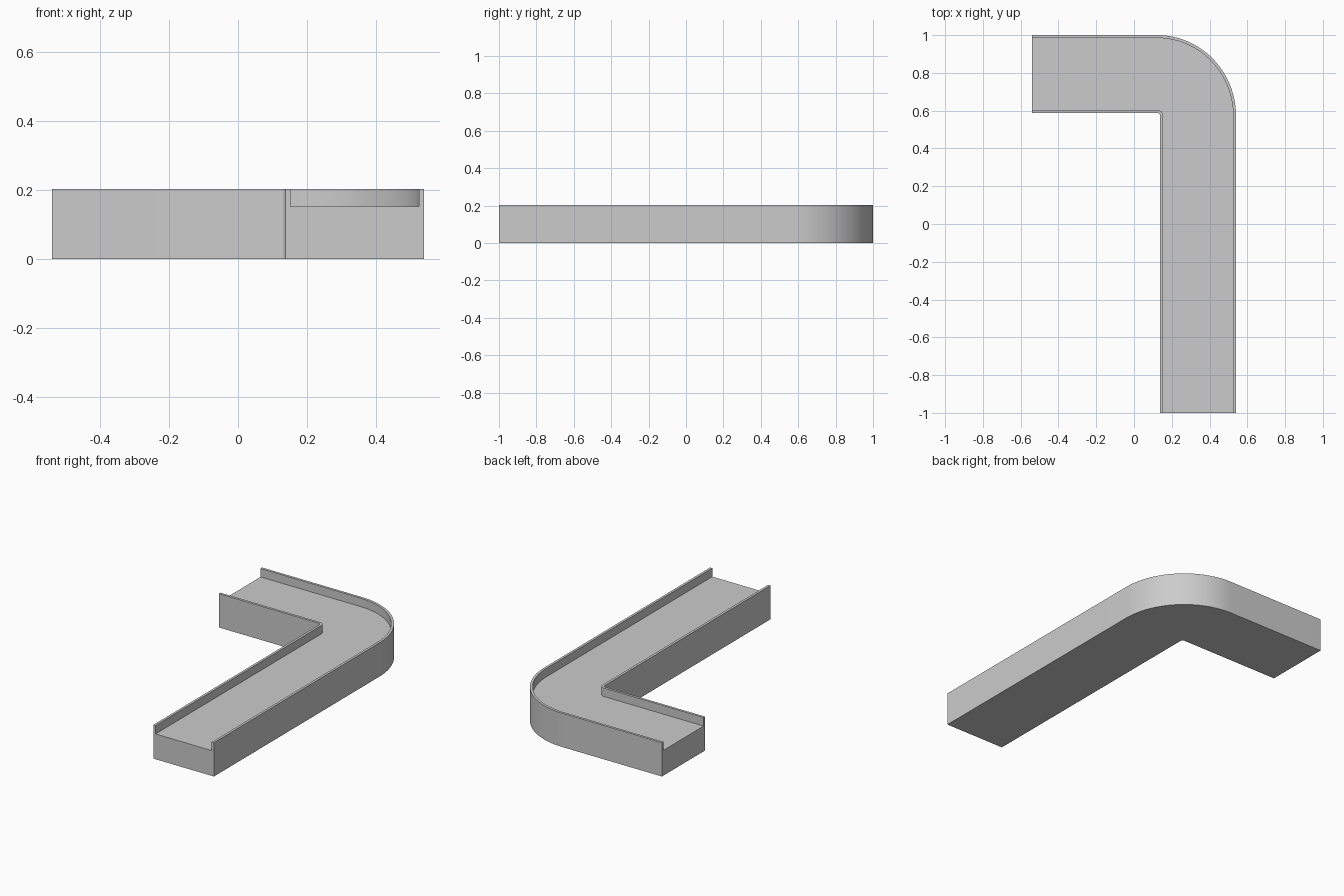
import bpy, bmesh, math

cube = bpy.data.objects.get("Cube")
if cube:
    bpy.data.objects.remove(cube, do_unlink=True)

grey = bpy.data.materials.new("plain grey")
grey.use_nodes = True
GREY = (0.6, 0.6, 0.6, 1)
grey.diffuse_color = GREY
grey.node_tree.nodes["Principled BSDF"].inputs["Base Color"].default_value = GREY

# Channel cross-section: distance from the bend centre, and height
INNER, OUTER, WALL = 0.0155, 0.418, 0.015
FLOOR, TOP = 0.152, 0.203
profile = [(INNER, 0), (OUTER, 0), (OUTER, TOP), (OUTER - WALL, TOP),
           (OUTER - WALL, FLOOR), (INNER + WALL, FLOOR),
           (INNER + WALL, TOP), (INNER, TOP)]

# Bend centre, slight stretch along y, and the two open ends
CX, CY, STRETCH = 0.122, 0.573, 1.0215
END_X, END_Y = -0.54, -1.0
STEPS = 32

bm = bmesh.new()


def ring(x, y, angle):
    """Place the cross-section at a point, facing along the given angle."""
    c, s = math.cos(angle), math.sin(angle) * STRETCH
    return [bm.verts.new((x + r * c, y + r * s, z)) for r, z in profile]


# Short arm, quarter bend, long arm
rings = [ring(END_X, CY, math.pi / 2)]
rings += [ring(CX, CY, math.pi / 2 * (1 - i / STEPS)) for i in range(STEPS + 1)]
rings.append(ring(CX, END_Y, 0))

n = len(profile)
for a, b in zip(rings, rings[1:]):
    for i in range(n):
        j = (i + 1) % n
        bm.faces.new((a[i], a[j], b[j], b[i]))

# Closed U-shaped ends
for end in (rings[0], rings[-1]):
    bm.faces.new(end)
bmesh.ops.recalc_face_normals(bm, faces=bm.faces[:])

mesh = bpy.data.meshes.new("curved_channel")
bm.to_mesh(mesh)
bm.free()
mesh.materials.append(grey)
channel = bpy.data.objects.new("curved_channel", mesh)
bpy.context.collection.objects.link(channel)

# Smooth bend with crisp edges
bpy.ops.object.select_all(action='DESELECT')
channel.select_set(True)
bpy.context.view_layer.objects.active = channel
bpy.ops.object.shade_smooth_by_angle(angle=math.radians(30))
